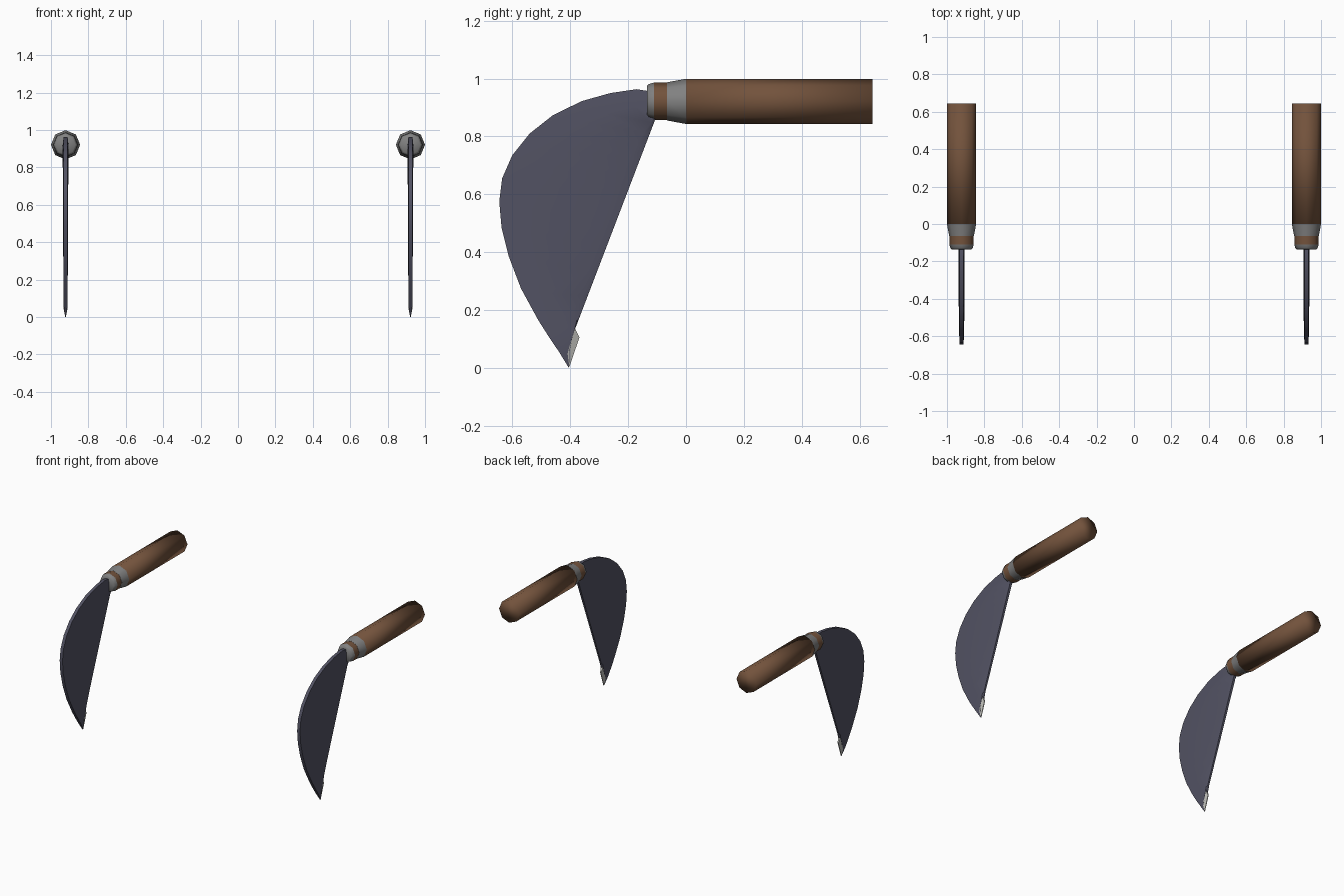
import bpy, math
from mathutils import Vector

if "Cube" in bpy.data.objects:
    bpy.data.objects.remove(bpy.data.objects["Cube"])

CX, CZ = 0.922, 0.921          # sickle offset from centre, handle axis height


def material(name, rgb):
    m = bpy.data.materials.new(name)
    m.diffuse_color = (*rgb, 1)
    m.use_nodes = True
    m.node_tree.nodes["Principled BSDF"].inputs["Base Color"].default_value = m.diffuse_color
    return m


WOOD = material("wood", (0.17, 0.085, 0.045))
STEEL = material("dark_steel", (0.085, 0.085, 0.125))
METAL = material("grey_metal", (0.22, 0.22, 0.22))
EDGE = material("pale_edge", (0.5, 0.5, 0.47))


def loft(name, rings, mat, angle=None):
    """Skin equal-sized closed rings and cap both ends."""
    n = len(rings[0])
    verts = [p for r in rings for p in r]
    faces = [(i * n + j, i * n + (j + 1) % n, (i + 1) * n + (j + 1) % n, (i + 1) * n + j)
             for i in range(len(rings) - 1) for j in range(n)]
    last = (len(rings) - 1) * n
    faces += [tuple(range(n))[::-1], tuple(range(last, last + n))]
    me = bpy.data.meshes.new(name)
    me.from_pydata(verts, [], faces)
    ob = bpy.data.objects.new(name, me)
    bpy.context.collection.objects.link(ob)
    me.materials.append(mat)
    bpy.ops.object.select_all(action='DESELECT')
    ob.select_set(True)
    bpy.context.view_layer.objects.active = ob
    bpy.ops.object.mode_set(mode='EDIT')
    bpy.ops.mesh.select_all(action='SELECT')
    bpy.ops.mesh.normals_make_consistent(inside=False)
    bpy.ops.object.mode_set(mode='OBJECT')
    if angle is None:
        bpy.ops.object.shade_smooth()
    else:
        bpy.ops.object.shade_smooth_by_angle(angle=math.radians(angle))
    return ob


def turned(name, x, profile, mat, angle=None):
    """Eight-sided part along y from (y, radius) pairs."""
    rings = [[(x + r * math.cos(k * math.pi / 4), y, CZ + r * math.sin(k * math.pi / 4))
              for k in range(8)] for y, r in profile]
    return loft(name, rings, mat, angle)


# Blade stations: outer y, z / ridge y, z / fraction down the cutting edge
STATIONS = [
    (-0.12, 0.955, -0.12, 0.915, 0.0), (-0.17, 0.963, -0.18, 0.905, 0.03),
    (-0.26, 0.95, -0.28, 0.88, 0.08), (-0.36, 0.922, -0.36, 0.85, 0.14),
    (-0.46, 0.873, -0.43, 0.81, 0.20), (-0.54, 0.81, -0.49, 0.755, 0.27),
    (-0.60, 0.735, -0.53, 0.69, 0.35), (-0.635, 0.655, -0.552, 0.62, 0.44),
    (-0.645, 0.575, -0.556, 0.555, 0.52), (-0.637, 0.485, -0.545, 0.47, 0.61),
    (-0.612, 0.385, -0.52, 0.37, 0.72), (-0.57, 0.275, -0.475, 0.26, 0.84),
    (-0.51, 0.165, -0.42, 0.165, 0.95), (-0.475, 0.11, -0.395, 0.125, 1.0),
]
EDGE_TOP, EDGE_END = Vector((-0.105, 0.862)), Vector((-0.385, 0.13))


def blade_rings(x):
    rings = []
    for oy, oz, ry, rz, t in STATIONS:
        e = EDGE_TOP.lerp(EDGE_END, t)
        taper = 1 - 0.3 * t
        f = e.lerp(Vector((ry, rz)), 0.12)
        half = [(oy, oz, 0.011), (ry, rz, 0.016 * taper),
                (f.x, f.y, 0.015 * taper), (e.x, e.y, 0.008 * taper)]
        rings.append([(x - w, y, z) for y, z, w in half] +
                     [(x + w, y, z) for y, z, w in reversed(half)])
    # point
    for pts, w in ((((-0.438, 0.055), (-0.408, 0.06), (-0.405, 0.06), (-0.402, 0.06)), 0.010),
                   (((-0.405, 0.001), (-0.4045, 0.002), (-0.404, 0.003), (-0.4035, 0.004)), 0.002)):
        rings.append([(x - w, *p) for p in pts] + [(x + w, *p) for p in reversed(pts)])
    return rings


TIP = [(-0.385, 0.14, 0.009), (-0.368, 0.106, 0.003), (-0.403, 0.003, 0.002), (-0.409, 0.05, 0.0115)]

for side, x in (("left", -CX), ("right", CX)):
    # Handle and its collar bands
    turned(f"handle_{side}", x, [(0.645, 0.078), (0.0, 0.078)], WOOD)
    turned(f"collar_cone_{side}", x, [(0.0, 0.078), (-0.065, 0.066)], METAL, 50)
    turned(f"collar_band_{side}", x, [(-0.06, 0.065), (-0.11, 0.065)], WOOD, 50)
    turned(f"collar_cap_{side}", x, [(-0.11, 0.065), (-0.128, 0.06), (-0.135, 0.053)], METAL, 50)
    # Curved blade and bare sharpened tip
    loft(f"blade_{side}", blade_rings(x), STEEL, 30)
    loft(f"blade_tip_{side}", [[(x + s * w, y, z) for y, z, w in TIP] for s in (-1, 1)], EDGE, 30)
